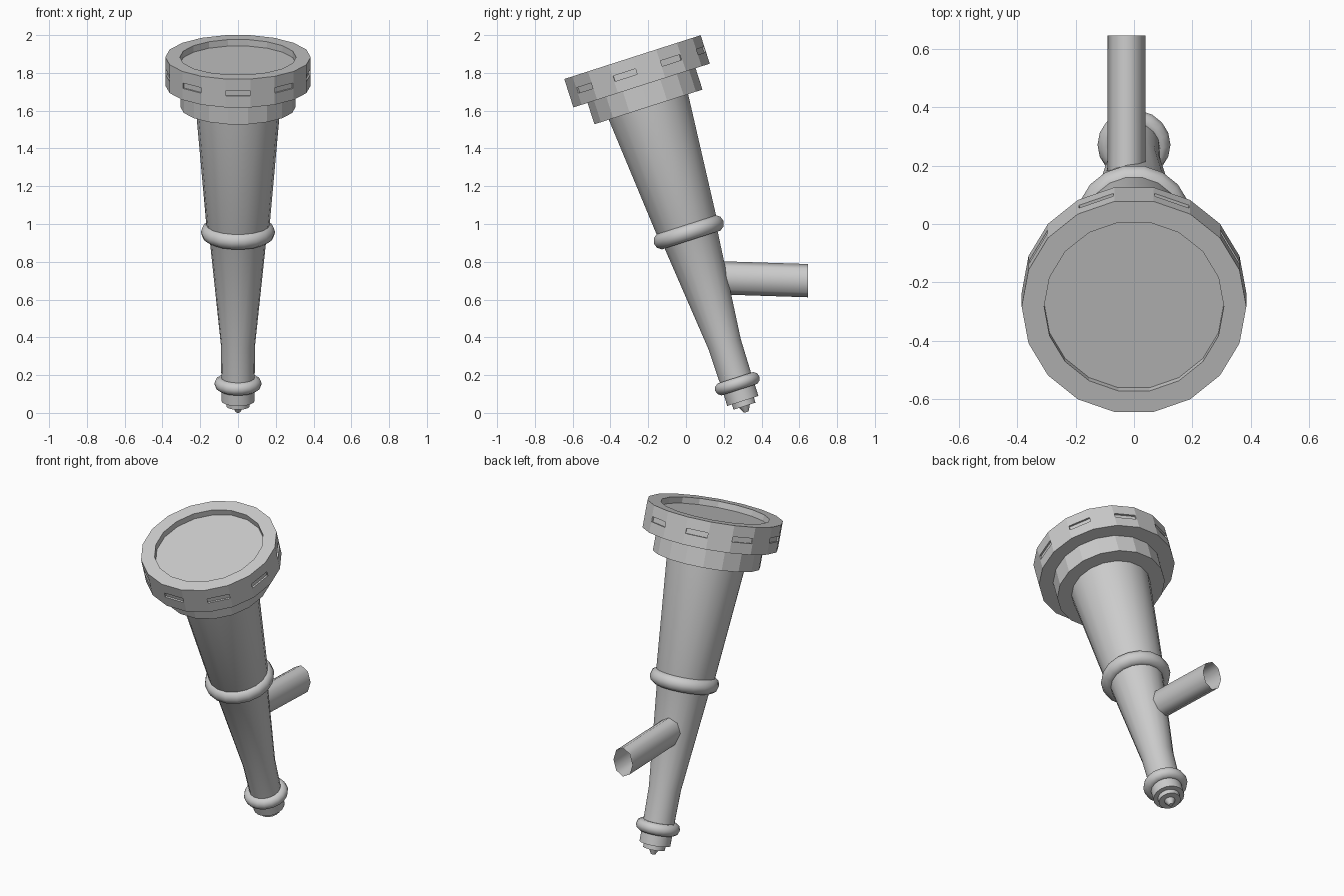
import bpy, bmesh
from math import pi, sin, cos, radians
from mathutils import Matrix, Vector

if "Cube" in bpy.data.objects:
    bpy.data.objects.remove(bpy.data.objects["Cube"])

SIDES = 18
TILT = Matrix.Translation((0, 0.32, 0.004)) @ Matrix.Rotation(radians(17.8), 4, 'X')


def make_object(name, bm, matrix, smooth=None):
    bmesh.ops.recalc_face_normals(bm, faces=bm.faces[:])
    me = bpy.data.meshes.new(name)
    bm.to_mesh(me)
    bm.free()
    ob = bpy.data.objects.new(name, me)
    bpy.context.collection.objects.link(ob)
    ob.matrix_world = matrix
    if smooth:
        bpy.ops.object.select_all(action='DESELECT')
        bpy.context.view_layer.objects.active = ob
        ob.select_set(True)
        bpy.ops.object.shade_smooth_by_angle(angle=radians(smooth))
    return ob


def lathe(name, profile, smooth=None, closed=False):
    """Revolve (radius, height) points round the tilted axis; ends are capped unless closed."""
    bm = bmesh.new()
    rings = [[bm.verts.new((r * cos(2 * pi * i / SIDES), r * sin(2 * pi * i / SIDES), h))
              for i in range(SIDES)] for r, h in profile]
    pairs = list(zip(rings, rings[1:]))
    if closed:
        pairs.append((rings[-1], rings[0]))
    else:
        bm.faces.new(rings[0])
        bm.faces.new(rings[-1])
    for a, b in pairs:
        for i in range(SIDES):
            j = (i + 1) % SIDES
            bm.faces.new((a[i], a[j], b[j], b[i]))
    return make_object(name, bm, TILT, smooth)


def ring(name, major, minor, height, steps=10):
    pts = [(major + minor * cos(2 * pi * k / steps), height + minor * sin(2 * pi * k / steps))
           for k in range(steps)]
    return lathe(name, pts, smooth=60, closed=True)


# tapered body with stepped nose
lathe("tapered_body", [(0.012, 0.0), (0.03, 0.033), (0.062, 0.033), (0.062, 0.062),
                       (0.088, 0.062), (0.088, 0.17), (0.091, 0.378), (0.152, 0.98),
                       (0.166, 1.02), (0.226, 1.72)], smooth=35)
ring("middle_ring", 0.152, 0.045, 1.0)
ring("lower_ring", 0.09, 0.035, 0.158)

# head: collar and wide rim with a shallow recess on top
lathe("collar", [(0.305, 1.697), (0.305, 1.83)])
rim = lathe("rim", [(0.385, 1.816), (0.385, 1.974), (0.308, 1.974), (0.308, 1.938)])

# shallow slots sunk into every second rim facet
bm = bmesh.new()
apothem = 0.385 * cos(pi / SIDES)
for k in range(9):
    m = (Matrix.Rotation(radians(-90 + 40 * k), 4, 'Z') @ Matrix.Translation((apothem, 0, 1.895))
         @ Matrix.Diagonal((0.02, 0.126, 0.03, 1)))
    bmesh.ops.create_cube(bm, size=1, matrix=m)
cutter = make_object("slot_cutter", bm, TILT)
cutter.hide_render = True
cutter.hide_viewport = True
mod = rim.modifiers.new("slots", 'BOOLEAN')
mod.operation = 'DIFFERENCE'
mod.solver = 'EXACT'
mod.object = cutter

# open oval side tube
bm = bmesh.new()
ends = [[bm.verts.new((-0.025 + 0.065 * cos(2 * pi * i / 8), y, z + 0.088 * sin(2 * pi * i / 8)))
         for i in range(8)] for y, z in ((0.12, 0.717), (0.647, 0.70))]
for i in range(8):
    j = (i + 1) % 8
    bm.faces.new((ends[0][i], ends[0][j], ends[1][j], ends[1][i]))
make_object("side_tube", bm, Matrix.Identity(4), smooth=60)
